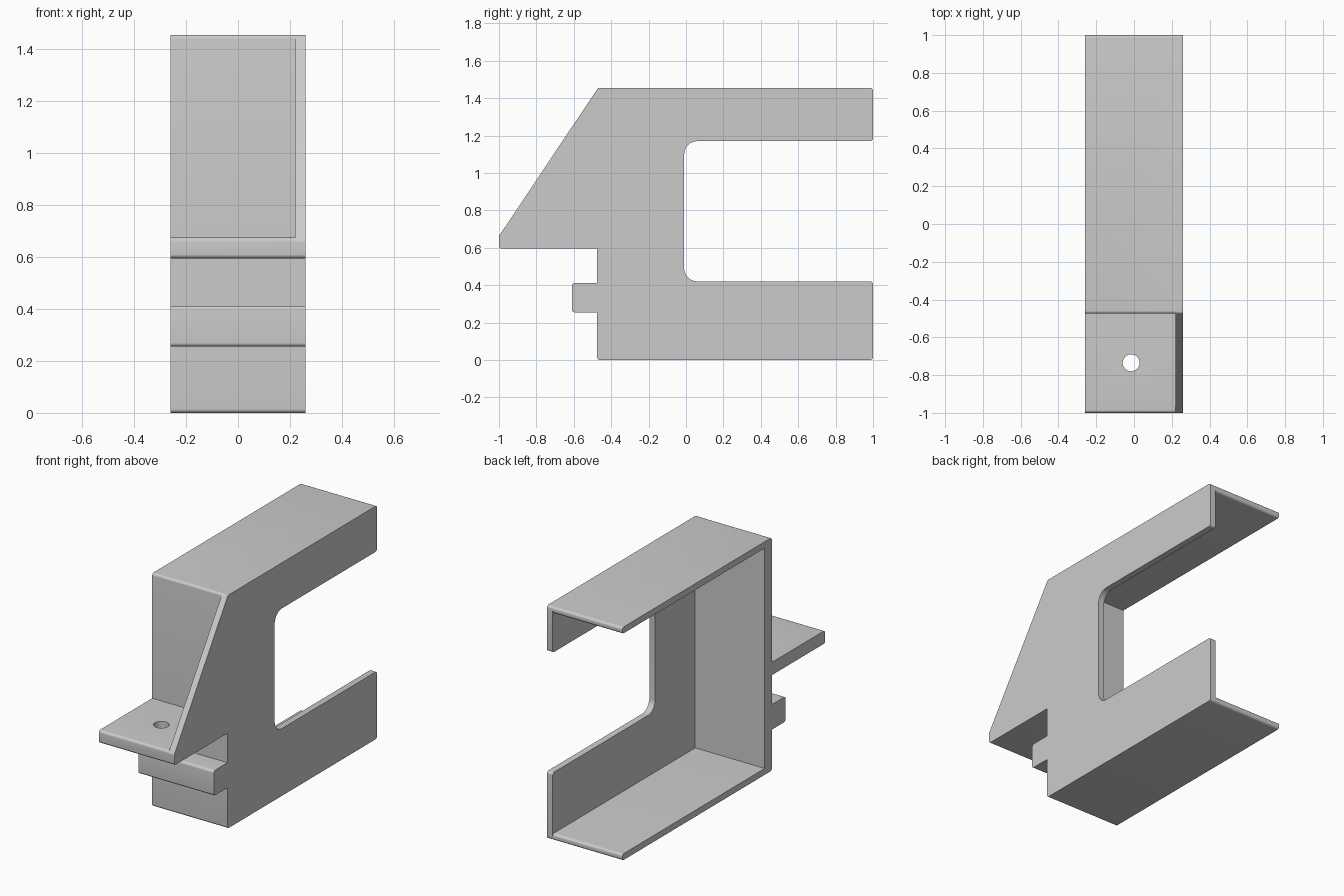
import bpy, bmesh, math
from mathutils import Vector

cube = bpy.data.objects.get("Cube")
if cube:
    bpy.data.objects.remove(cube, do_unlink=True)

grey = bpy.data.materials.new("plain grey")
grey.use_nodes = True
colour = (0.6, 0.6, 0.6, 1)
grey.diffuse_color = colour
grey.node_tree.nodes["Principled BSDF"].inputs["Base Color"].default_value = colour

HALF = 0.26            # half the width
WALL = 0.22            # inner face of the side plate
R = 0.015              # small edge rounding
FRONT = -0.475         # front face of the web
TOP = 1.455


def rounded(corners, steps=5):
    """Turn (y, z, radius) corners into an outline with arcs."""
    out = []
    for i, (y, z, r) in enumerate(corners):
        p = Vector((y, z))
        if r == 0:
            out.append(p)
            continue
        a = (Vector(corners[i - 1][:2]) - p).normalized()
        b = (Vector(corners[(i + 1) % len(corners)][:2]) - p).normalized()
        half = math.acos(a.dot(b)) / 2
        centre = p + (a + b).normalized() * (r / math.sin(half))
        start = p + a * (r / math.tan(half)) - centre
        end = p + b * (r / math.tan(half)) - centre
        # blend the two radii and push each point back onto the arc
        for k in range(steps + 1):
            out.append(centre + start.lerp(end, k / steps).normalized() * r)
    return out


def extrude_profile(name, corners, x0, x1):
    bm = bmesh.new()
    face = bm.faces.new([bm.verts.new((x0, p.x, p.y)) for p in rounded(corners)])
    ext = bmesh.ops.extrude_face_region(bm, geom=[face], use_keep_orig=True)
    moved = [v for v in ext["geom"] if isinstance(v, bmesh.types.BMVert)]
    bmesh.ops.translate(bm, verts=moved, vec=(x1 - x0, 0, 0))
    bmesh.ops.recalc_face_normals(bm, faces=bm.faces)
    mesh = bpy.data.meshes.new(name)
    bm.to_mesh(mesh)
    bm.free()
    obj = bpy.data.objects.new(name, mesh)
    bpy.context.collection.objects.link(obj)
    mesh.materials.append(grey)
    return obj


def combine(obj, other, operation):
    mod = obj.modifiers.new(operation.lower(), "BOOLEAN")
    mod.operation = operation
    mod.solver = "EXACT"
    mod.object = other
    bpy.context.view_layer.objects.active = obj
    bpy.ops.object.modifier_apply(modifier=mod.name)
    bpy.data.objects.remove(other, do_unlink=True)


# Front edge shared by both profiles: lower web, tab and underside of the shelf
front_edge = [
    (FRONT, 0, R), (FRONT, 0.255, 0), (-0.61, 0.255, R), (-0.61, 0.412, R),
    (FRONT, 0.412, 0), (FRONT, 0.595, 0), (-1, 0.595, R),
]

# Side plate with sloping gusset and rounded notch
bracket = extrude_profile("bracket", front_edge + [
    (-1, 0.662, R), (-0.47, TOP, R),
    (1, TOP, R), (1, 1.17, R), (-0.01, 1.17, 0.07),
    (-0.01, 0.42, 0.07), (1, 0.42, R), (1, 0, R),
], WALL, HALF)

# Channel: top and bottom flanges, web, shelf and tab
channel = extrude_profile("channel", front_edge + [
    (-1, 0.675, R), (FRONT, 0.675, 0), (FRONT, TOP, R),
    (1, TOP, R), (1, TOP - 0.04, R), (-0.405, TOP - 0.04, 0),
    (-0.405, 0.04, 0), (1, 0.04, R), (1, 0, R),
], -HALF, WALL)
combine(bracket, channel, "UNION")

# Screw hole through the shelf
bpy.ops.mesh.primitive_cylinder_add(vertices=32, radius=0.045, depth=0.3,
                                    location=(-0.015, -0.735, 0.635))
cutter = bpy.context.object
cutter.name = "hole_cutter"
cutter.hide_render = True
cutter.data.materials.append(grey)
combine(bracket, cutter, "DIFFERENCE")

bpy.ops.object.select_all(action="DESELECT")
bracket.select_set(True)
bpy.context.view_layer.objects.active = bracket
bpy.ops.object.shade_smooth_by_angle(angle=math.radians(30))
